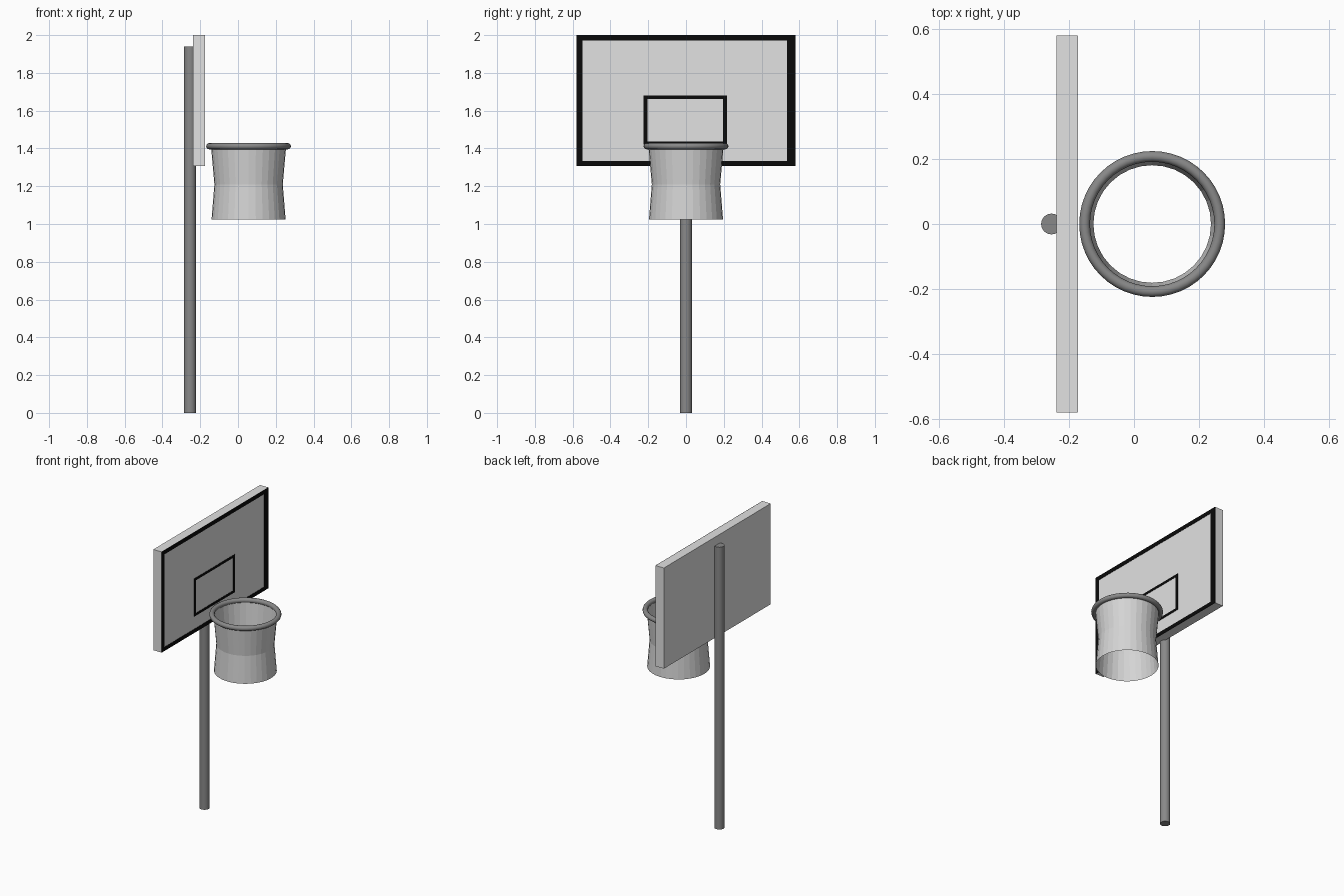
import bpy, bmesh, math

if "Cube" in bpy.data.objects:
    bpy.data.objects.remove(bpy.data.objects["Cube"])


def material(name, v):
    m = bpy.data.materials.new(name)
    m.diffuse_color = (v, v, v, 1)
    m.use_nodes = True
    m.node_tree.nodes["Principled BSDF"].inputs["Base Color"].default_value = m.diffuse_color
    return m


BOARD = material("pale grey", 0.76)
NET = material("net grey", 0.66)
METAL = material("dark grey", 0.25)
BLACK = material("black", 0.003)


def finish(name, bm, mat, smooth=False):
    mesh = bpy.data.meshes.new(name)
    bm.to_mesh(mesh)
    bm.free()
    mesh.materials.append(mat)
    for p in mesh.polygons:
        p.use_smooth = smooth and len(p.vertices) == 4
    ob = bpy.data.objects.new(name, mesh)
    bpy.context.collection.objects.link(ob)
    return ob


def add_box(bm, x0, x1, y0, y1, z0, z1):
    for v in bmesh.ops.create_cube(bm, size=1)["verts"]:
        v.co.x = x1 if v.co.x > 0 else x0
        v.co.y = y1 if v.co.y > 0 else y0
        v.co.z = z1 if v.co.z > 0 else z0


def lathe(name, profile, cx, sides, mat, smooth=False, closed=False):
    """Sweep (radius, z) points around a vertical axis at x = cx."""
    bm = bmesh.new()
    rings = []
    for i in range(sides):
        a = 2 * math.pi * i / sides
        rings.append([bm.verts.new((cx + r * math.cos(a), r * math.sin(a), z))
                      for r, z in profile])
    n = len(profile)
    for i in range(sides):
        a, b = rings[i], rings[(i + 1) % sides]
        for j in range(n if closed else n - 1):
            k = (j + 1) % n
            bm.faces.new((a[j], b[j], b[k], a[k]))
    bmesh.ops.recalc_face_normals(bm, faces=bm.faces[:])
    return finish(name, bm, mat, smooth)


def frame(name, y0, y1, z0, z1, left, right, bottom, top):
    """Thin painted rectangle outline on the playing face of the board."""
    bm = bmesh.new()
    xa, xb = FACE - 0.001, FACE + 0.002
    add_box(bm, xa, xb, y0, y0 + left, z0, z1)
    add_box(bm, xa, xb, y1 - right, y1, z0, z1)
    add_box(bm, xa, xb, y0 + left, y1 - right, z0, z0 + bottom)
    add_box(bm, xa, xb, y0 + left, y1 - right, z1 - top, z1)
    return finish(name, bm, BLACK)


FACE = -0.176       # x of the playing face
HOOP_X = 0.056      # centre of ring and net

# Pole
bm = bmesh.new()
bmesh.ops.create_cone(bm, cap_ends=True, segments=24, radius1=0.032,
                      radius2=0.032, depth=1.94)
bmesh.ops.translate(bm, verts=bm.verts[:], vec=(-0.254, 0, 0.97))
finish("pole", bm, METAL, smooth=True)

# Backboard with painted border and target rectangle
bm = bmesh.new()
add_box(bm, -0.238, FACE, -0.58, 0.58, 1.308, 2.0)
finish("backboard", bm, BOARD)
frame("board_border", -0.58, 0.58, 1.308, 2.0, 0.032, 0.045, 0.026, 0.028)
frame("target_rectangle", -0.225, 0.217, 1.42, 1.68, 0.02, 0.02, 0.017, 0.017)

# Hoop ring
ring = [(0.208 + 0.0165 * math.cos(2 * math.pi * i / 12),
         1.412 + 0.0165 * math.sin(2 * math.pi * i / 12)) for i in range(12)]
lathe("hoop_ring", ring, HOOP_X, 48, METAL, smooth=True, closed=True)

# Net: open sleeve with a narrow waist
lathe("net", [(0.196, 1.025), (0.181, 1.21), (0.199, 1.412)], HOOP_X, 32, NET)
